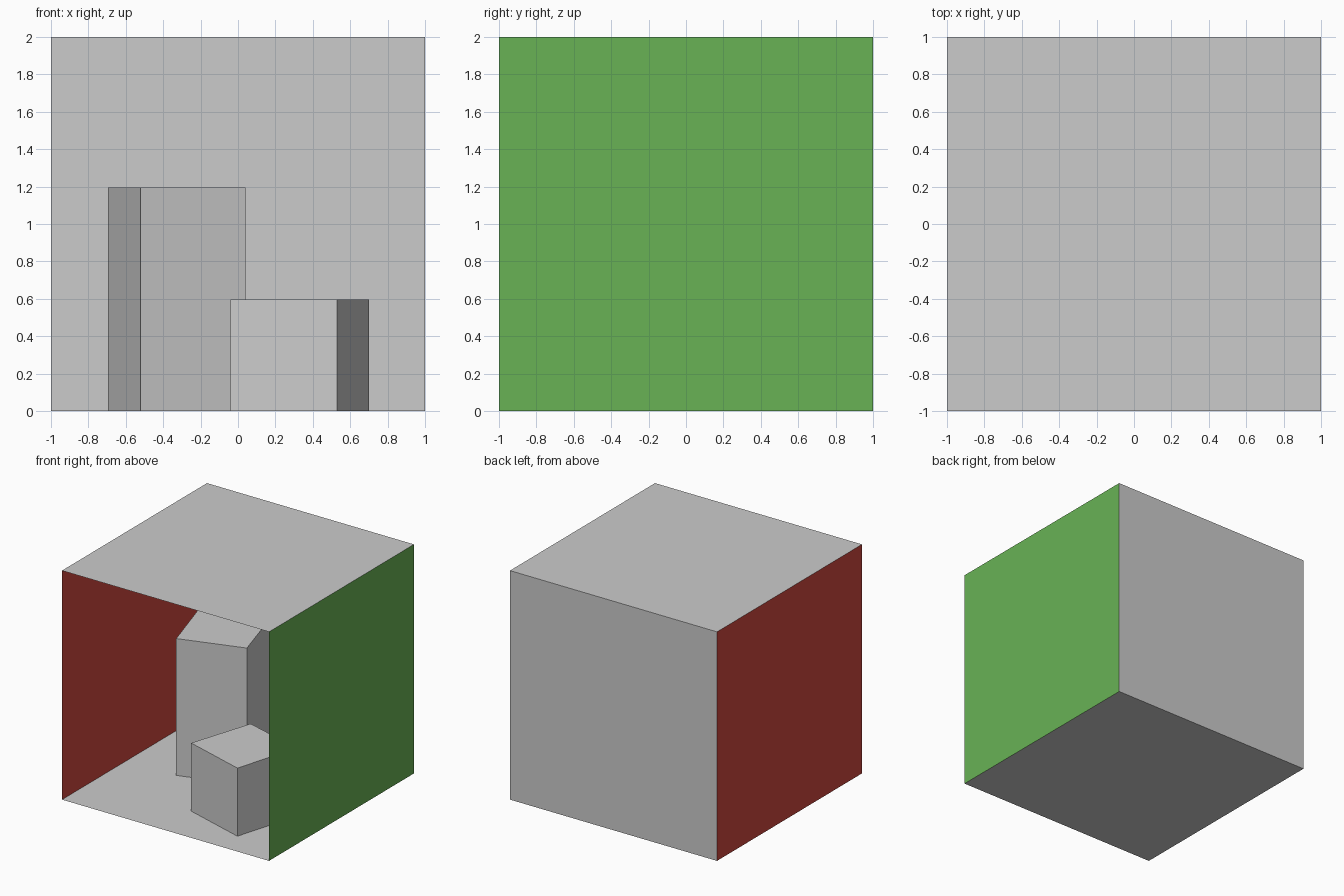
import bpy
import bmesh
from math import radians

if "Cube" in bpy.data.objects:
    bpy.data.objects.remove(bpy.data.objects["Cube"])


def paint(name, color):
    mat = bpy.data.materials.new(name)
    mat.diffuse_color = (*color, 1)
    mat.use_nodes = True
    mat.node_tree.nodes["Principled BSDF"].inputs["Base Color"].default_value = mat.diffuse_color
    return mat


def panel(name, location, rotation=(0, 0, 0), mat=None):
    """A 2 x 2 sheet facing the inside of the room."""
    bpy.ops.mesh.primitive_plane_add(
        size=2, location=location, rotation=[radians(a) for a in rotation])
    obj = bpy.context.object
    obj.name = name
    if mat:
        obj.data.materials.append(mat)


def block(name, footprint, height):
    """Extrude a four-cornered footprint up from the floor."""
    bm = bmesh.new()
    base = bm.faces.new([bm.verts.new((x, y, 0)) for x, y in footprint])
    top = bmesh.ops.extrude_face_region(bm, geom=[base], use_keep_orig=True)["geom"]
    verts = [g for g in top if isinstance(g, bmesh.types.BMVert)]
    bmesh.ops.translate(bm, vec=(0, 0, height), verts=verts)
    bmesh.ops.recalc_face_normals(bm, faces=bm.faces)
    mesh = bpy.data.meshes.new(name)
    bm.to_mesh(mesh)
    bm.free()
    bpy.context.collection.objects.link(bpy.data.objects.new(name, mesh))


# Open-fronted room
panel("floor", (0, 0, 0))
panel("ceiling", (0, 0, 2), (180, 0, 0))
panel("back_wall", (0, 1, 1), (90, 0, 0))
panel("left_wall", (-1, 0, 1), (0, 90, 0), paint("red", (0.63, 0.065, 0.05)))
panel("right_wall", (1, 0, 1), (0, -90, 0), paint("green", (0.14, 0.45, 0.091)))

# Two turned blocks standing on the floor
block("tall_block", [(-0.52, -0.11), (0.04, 0.065), (-0.13, 0.635), (-0.695, 0.46)], 1.195)
block("short_block", [(0.53, -0.765), (0.70, -0.19), (0.14, -0.025), (-0.04, -0.59)], 0.595)
